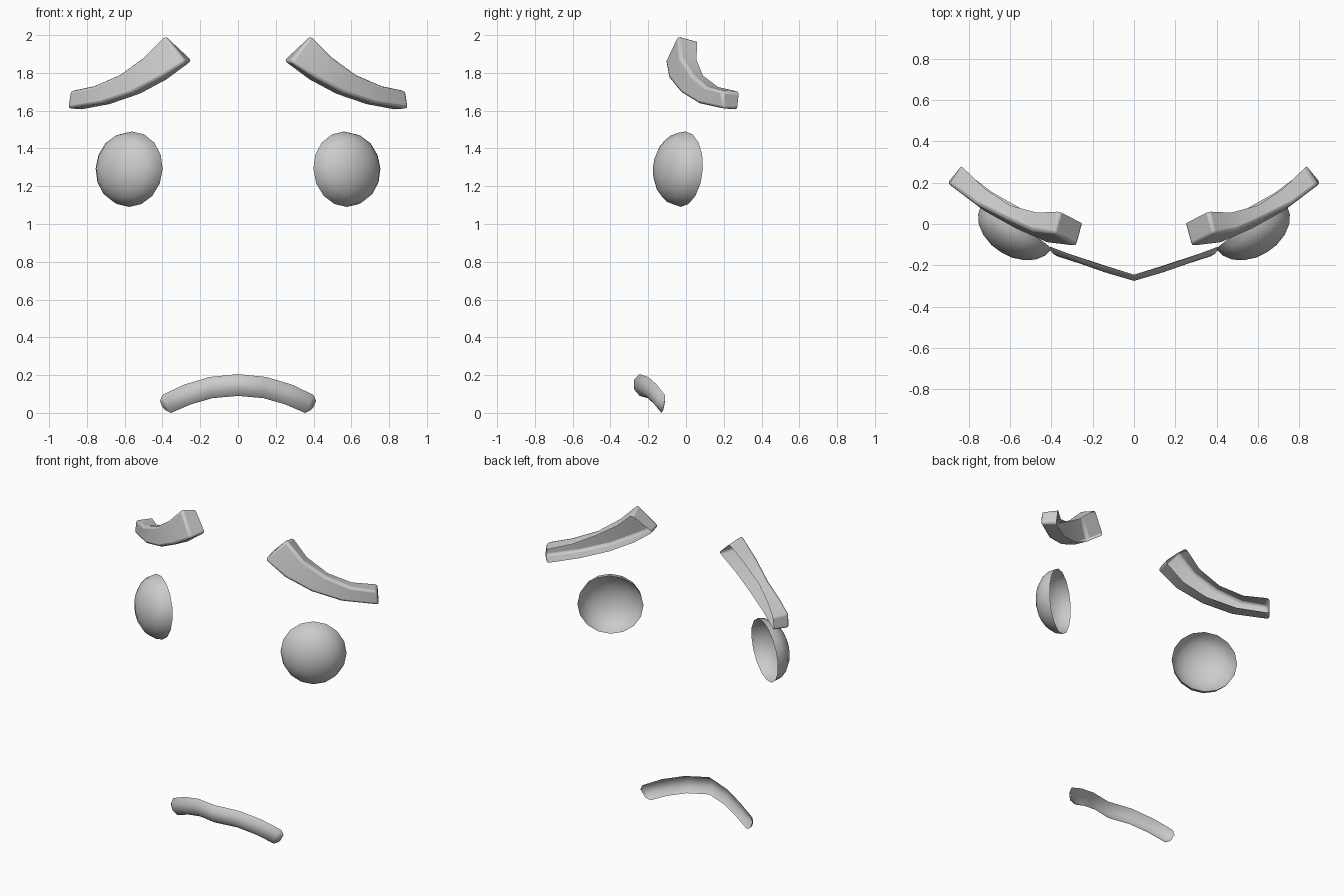
import bpy
import bmesh
import math
from mathutils import Matrix, Vector

cube = bpy.data.objects.get("Cube")
if cube:
    bpy.data.objects.remove(cube, do_unlink=True)

grey = bpy.data.materials.new("plain_grey")
grey.use_nodes = True
colour = (0.6, 0.6, 0.6, 1)
grey.diffuse_color = colour
grey.node_tree.nodes["Principled BSDF"].inputs["Base Color"].default_value = colour


def add_object(name, bm, angle, bevel=0):
    """Turn a bmesh into a smooth-shaded object, optionally with soft edges."""
    mesh = bpy.data.meshes.new(name)
    bm.to_mesh(mesh)
    bm.free()
    mesh.materials.append(grey)
    obj = bpy.data.objects.new(name, mesh)
    bpy.context.collection.objects.link(obj)
    bpy.ops.object.select_all(action="DESELECT")
    obj.select_set(True)
    bpy.context.view_layer.objects.active = obj
    if bevel:
        mod = obj.modifiers.new("soft_edges", "BEVEL")
        mod.width = bevel
        mod.segments = 2
        mod.limit_method = "ANGLE"
        mod.angle_limit = math.radians(40)
    bpy.ops.object.shade_smooth_by_angle(angle=math.radians(angle))
    return obj


def open_channel(stations, side=1):
    """Skin cross-sections into a channel open at the back, with capped ends."""
    bm = bmesh.new()
    rows = [[bm.verts.new((x * side, y, z)) for x, y, z in s] for s in stations]
    for a, b in zip(rows, rows[1:]):
        for i in range(len(a) - 1):
            bm.faces.new((a[i], a[i + 1], b[i + 1], b[i]))
    bm.faces.new(rows[0][::-1])
    bm.faces.new(rows[-1])
    if side < 0:
        bmesh.ops.reverse_faces(bm, faces=bm.faces[:])
    return bm


# Each rail runs from the inner end to the outer end
brow_rails = {
    "back_top": [(.36, .06, 1.97), (.47, .055, 1.87), (.6, .09, 1.785),
                 (.72, .17, 1.725), (.835, .28, 1.7)],
    "front_top": [(.385, -.045, 2), (.5, -.03, 1.885), (.63, .03, 1.79),
                  (.77, .1, 1.73), (.89, .19, 1.705)],
    "front_bottom": [(.275, -.11, 1.86), (.41, -.095, 1.775), (.56, -.03, 1.695),
                     (.72, .06, 1.64), (.905, .2, 1.61)],
    "back_bottom": [(.245, 0, 1.865), (.38, .01, 1.765), (.52, .06, 1.69),
                    (.68, .15, 1.635), (.84, .27, 1.605)],
}


def eyebrow(name, side):
    add_object(name, open_channel(list(zip(*brow_rails.values())), side), 50, .016)


def eye(name, side):
    """Open half ellipsoid facing forward, outward and slightly up."""
    bm = bmesh.new()
    bmesh.ops.create_uvsphere(bm, u_segments=16, v_segments=10, radius=.2)
    back = [v for v in bm.verts if v.co.z < -.001]
    bmesh.ops.delete(bm, geom=back, context="VERTS")
    normal = Vector((.525 * side, -.85, .07))
    turn = normal.to_track_quat("Z", "Y").to_matrix().to_4x4()
    place = Matrix.Translation((.569 * side, -.016, 1.29))
    bm.transform(place @ turn @ Matrix.Diagonal((1, 1, .71, 1)))
    add_object(name, bm, 60)


for label, side in (("left", 1), ("right", -1)):
    eyebrow(label + "_eyebrow", side)
    eye(label + "_eye", side)

# Mouth: half the rails from the middle outwards, then mirrored
mouth_rails = {
    "back_top": [(0, -.245, .205), (.15, -.2, .19), (.285, -.155, .15),
                 (.4, -.112, .095), (.413, -.11, .065)],
    "front_top": [(0, -.275, .175), (.145, -.232, .165), (.275, -.185, .125),
                  (.39, -.145, .075), (.41, -.122, .055)],
    "front_bottom": [(0, -.275, .125), (.14, -.234, .11), (.26, -.192, .075),
                     (.375, -.155, .035), (.4, -.125, .03)],
    "back_bottom": [(0, -.245, .09), (.135, -.203, .078), (.25, -.165, .045),
                    (.355, -.13, 0), (.385, -.12, .015)],
}
half = list(zip(*mouth_rails.values()))
mirrored = [[(-x, y, z) for x, y, z in s] for s in half[:0:-1]]
add_object("mouth", open_channel(mirrored + half), 70)
